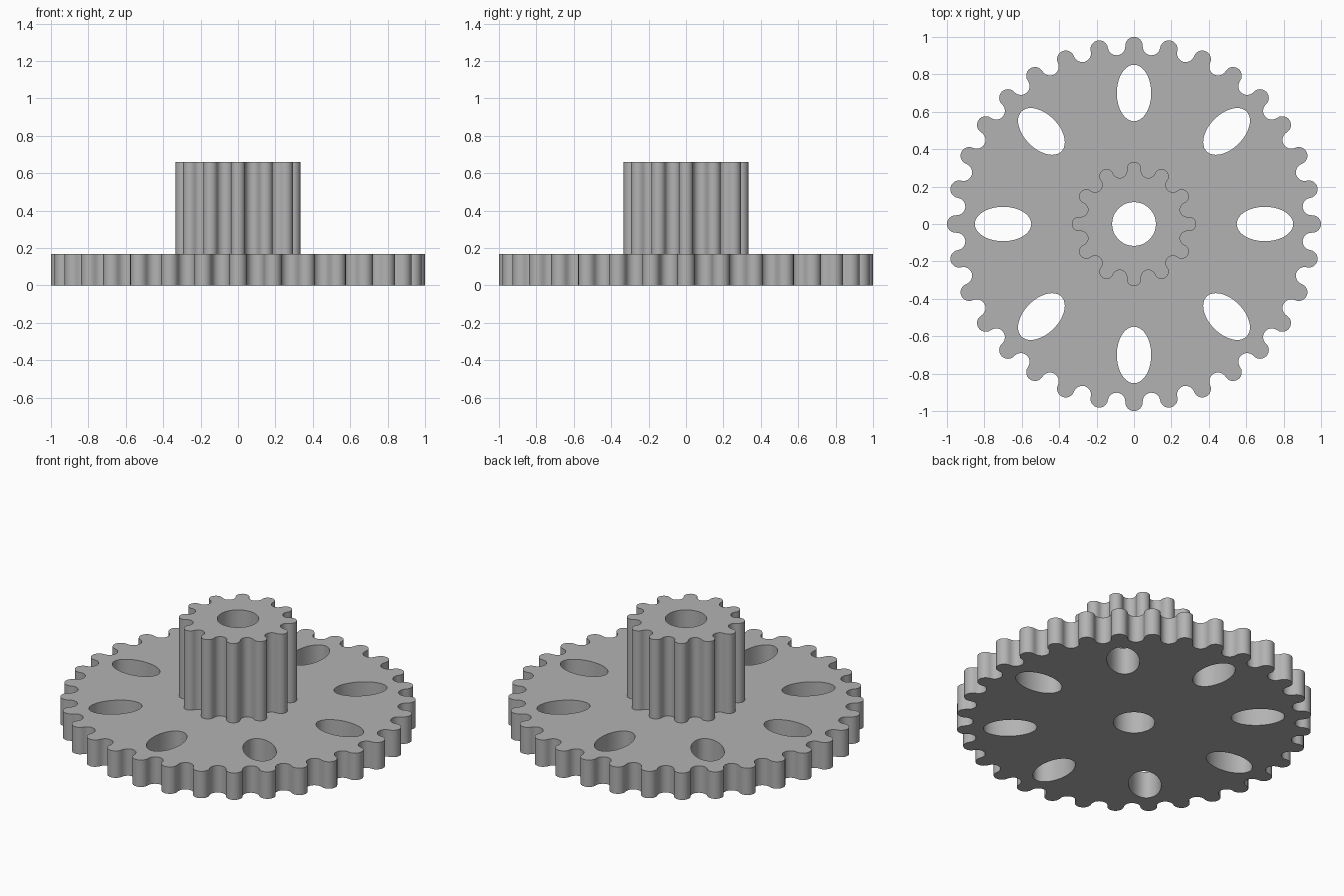
import bpy, bmesh, math
from math import sin, cos, pi, tau

if "Cube" in bpy.data.objects:
    bpy.data.objects.remove(bpy.data.objects["Cube"])

metal = bpy.data.materials.new("grey metal")
metal.diffuse_color = (0.45, 0.45, 0.45, 1)
metal.use_nodes = True
metal.node_tree.nodes["Principled BSDF"].inputs["Base Color"].default_value = metal.diffuse_color


def gear_outline(teeth, outer, steps=12):
    """Round teeth and round valleys: tangent arcs of equal radius on a pitch circle."""
    h = pi / teeth
    pitch = outer / (1 + sin(h / 2))
    r = pitch * sin(h / 2)
    pts = []
    for i in range(2 * teeth):
        a = i * h
        tip = i % 2 == 0
        half = pi / 2 + h / 2 if tip else pi / 2 - h / 2
        for k in range(steps):
            t = -half + 2 * half * k / steps
            d = a + t if tip else a + pi - t
            pts.append((pitch * cos(a) + r * cos(d), pitch * sin(a) + r * sin(d)))
    return pts


def ellipse(dist, angle, radial, across, n=48):
    """Ellipse at a distance from the axis, long axis pointing outwards."""
    c, s = cos(angle), sin(angle)
    pts = []
    for k in range(n):
        u = dist + radial * cos(tau * k / n)
        v = across * sin(tau * k / n)
        pts.append((u * c - v * s, u * s + v * c))
    return pts


def plate(name, loops, z0, z1, open_bottom=False):
    """Fill the outline minus its holes, then extrude it upwards."""
    bm = bmesh.new()
    edges = []
    for pts in loops:
        vs = [bm.verts.new((x, y, z0)) for x, y in pts]
        edges += [bm.edges.new((vs[i - 1], vs[i])) for i in range(len(vs))]
    bmesh.ops.triangle_fill(bm, edges=edges, use_beauty=True, normal=(0, 0, 1))
    base = bm.faces[:]
    ext = bmesh.ops.extrude_face_region(bm, geom=base, use_keep_orig=True)
    top = [g for g in ext["geom"] if isinstance(g, bmesh.types.BMVert)]
    bmesh.ops.translate(bm, verts=top, vec=(0, 0, z1 - z0))
    bmesh.ops.recalc_face_normals(bm, faces=bm.faces[:])
    if open_bottom:
        low = [f for f in bm.faces if all(v.co.z < z0 + 1e-5 for v in f.verts)]
        bmesh.ops.delete(bm, geom=low, context="FACES_ONLY")
    mesh = bpy.data.meshes.new(name)
    bm.to_mesh(mesh)
    bm.free()
    mesh.materials.append(metal)
    ob = bpy.data.objects.new(name, mesh)
    bpy.context.collection.objects.link(ob)
    bpy.ops.object.select_all(action="DESELECT")
    ob.select_set(True)
    bpy.context.view_layer.objects.active = ob
    bpy.ops.object.shade_smooth_by_angle(angle=math.radians(35))
    return ob


bore = ellipse(0, 0, 0.117, 0.117)

# Large wheel with eight oval lightening holes
holes = [ellipse(0.7, i * pi / 4, 0.151, 0.092) for i in range(8)]
plate("large_gear", [gear_outline(32, 1.0), bore] + holes, 0, 0.167)

# Tall pinion standing on the wheel
plate("small_gear", [gear_outline(12, 0.333), bore], 0.167, 0.66, open_bottom=True)
